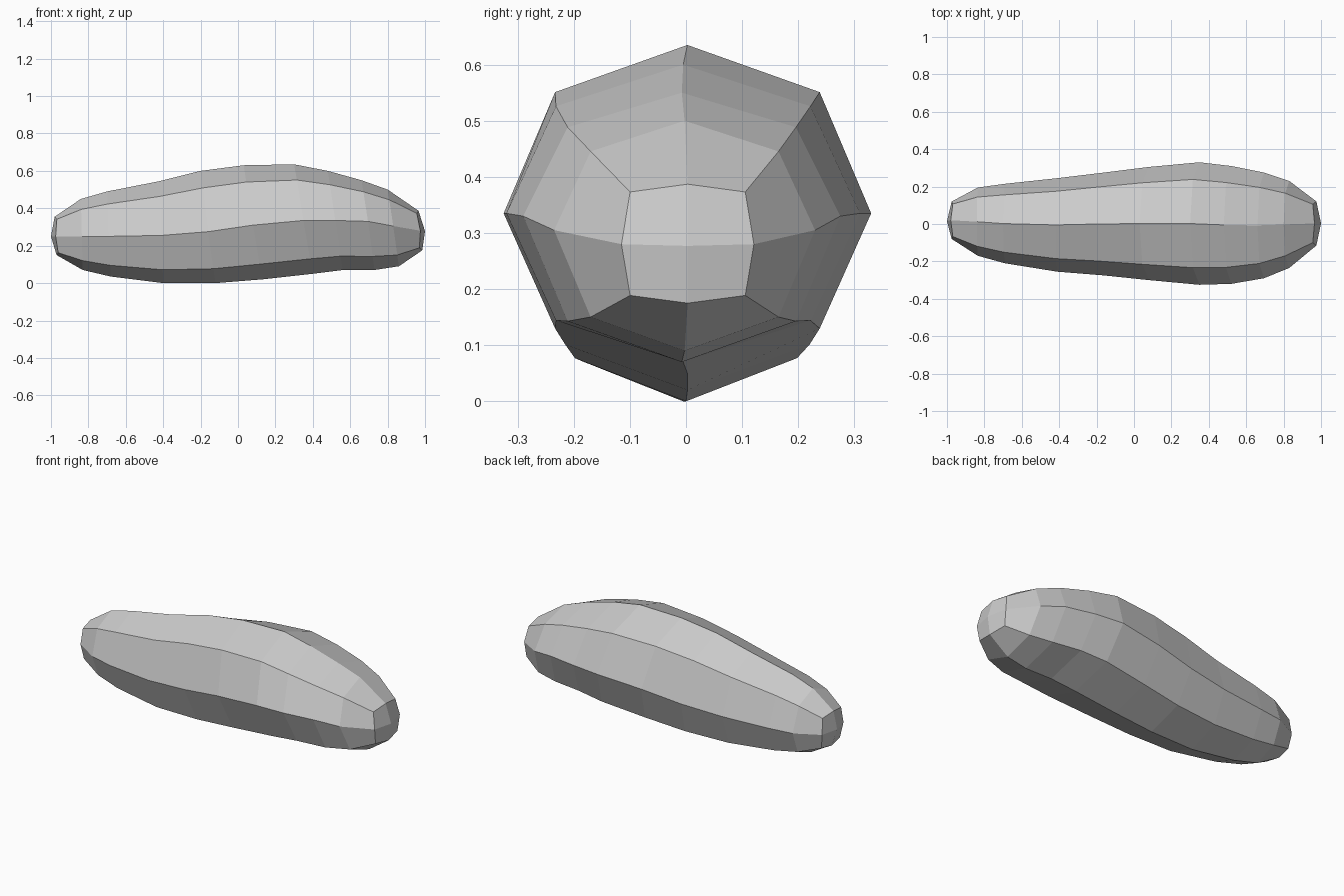
import bpy, bmesh
from math import sin, cos, pi

if "Cube" in bpy.data.objects:
    bpy.data.objects.remove(bpy.data.objects["Cube"])

# Tilted rings along the body: x at top, x at bottom, z top, z widest, z bottom, y front, y back
RINGS = [
    (-.98, -.97, .355, .250, .150, -.080, .120),
    (-.84, -.83, .450, .250, .070, -.170, .195),
    (-.70, -.68, .490, .250, .035, -.210, .215),
    (-.42, -.40, .545, .255, .000, -.255, .245),
    (-.20, -.12, .600, .275, .000, -.275, .275),
    (.03, .13, .630, .310, .020, -.300, .305),
    (.30, .40, .635, .335, .050, -.325, .330),
    (.48, .56, .600, .335, .070, -.320, .310),
    (.66, .73, .550, .330, .070, -.290, .275),
    (.80, .86, .500, .305, .090, -.235, .230),
    (.965, .985, .387, .280, .175, -.115, .121),
]


def add_ring(bm, ring, corner, inset):
    """Eight points: four on the axes and four corners."""
    xt, xb, zt, zm, zb, yf, yb = ring
    verts = []
    for k in range(8):
        c, s = round(cos(k * pi / 4), 4), round(sin(k * pi / 4), 4)
        is_corner = k % 2
        f = corner / .7071 if is_corner else 1
        ym = (yf + yb) / 2
        y = ym + c * f * (yb - yf) / 2
        z = zm + s * f * ((zt - zm) if s > 0 else (zm - zb))
        x = xb + (xt - xb) * (s + 1) / 2 + (inset if is_corner else 0)
        verts.append(bm.verts.new((x, y, z)))
    return verts


bm = bmesh.new()
last = len(RINGS) - 1
loops = []
for i, ring in enumerate(RINGS):
    end = i in (0, last)
    inset = (.01 if i == 0 else -.012) if end else 0
    loops.append(add_ring(bm, ring, .87 if end else .72, inset))

# Skin between rings
for a, b in zip(loops, loops[1:]):
    for k in range(8):
        n = (k + 1) % 8
        bm.faces.new((a[k], a[n], b[n], b[k]))

# Blunt end caps, each four quads around a raised centre
for loop, centre in ((loops[0], (-1, .015, .25)), (loops[-1], (1, .003, .277))):
    tip = bm.verts.new(centre)
    for k in range(0, 8, 2):
        bm.faces.new((loop[k], loop[k + 1], loop[(k + 2) % 8], tip))

bmesh.ops.recalc_face_normals(bm, faces=bm.faces)
mesh = bpy.data.meshes.new("tuber_body")
bm.to_mesh(mesh)
bm.free()
bpy.context.collection.objects.link(bpy.data.objects.new("tuber_body", mesh))
